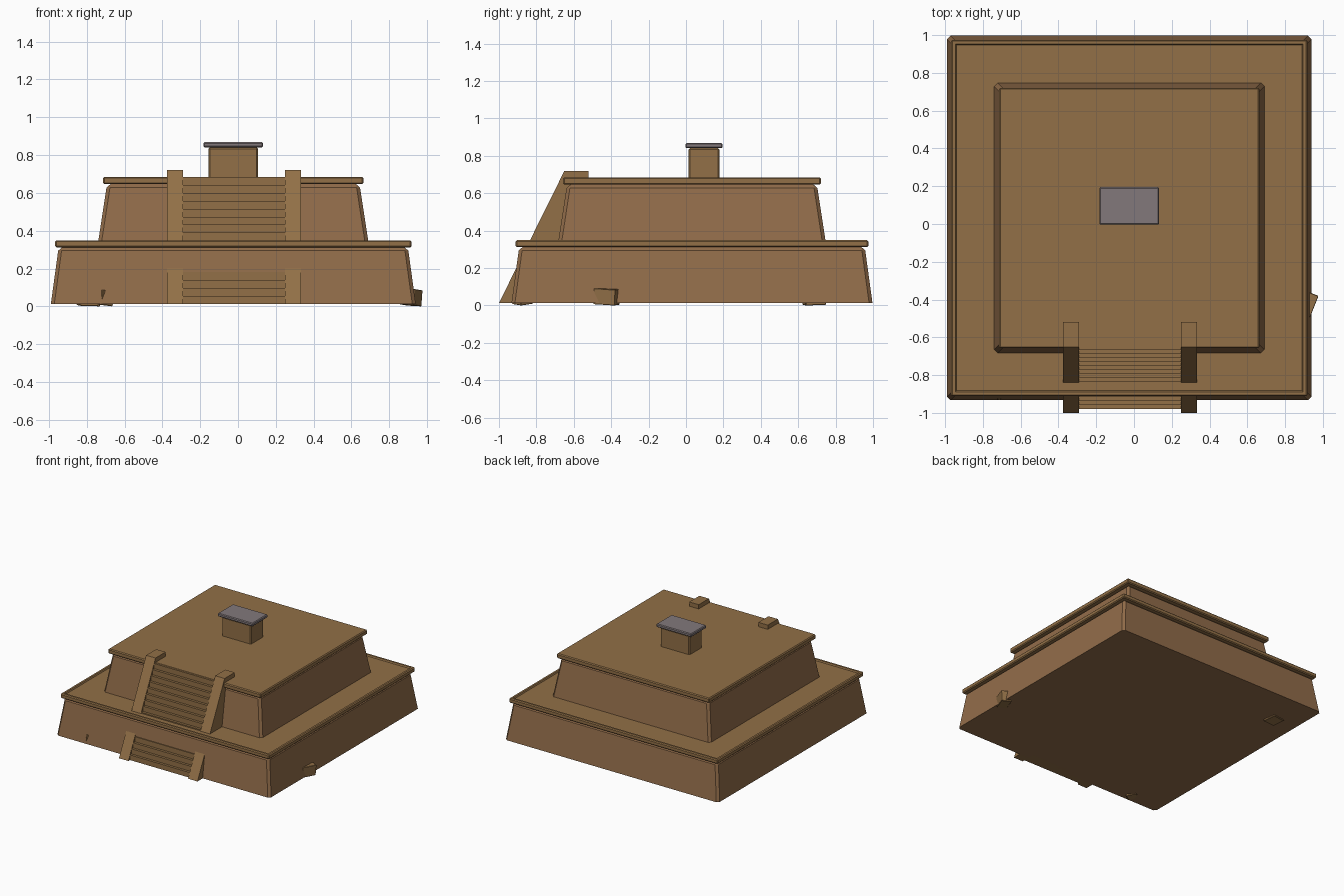
import bpy, bmesh
from mathutils import Matrix, Vector, Euler

if "Cube" in bpy.data.objects:
    bpy.data.objects.remove(bpy.data.objects["Cube"], do_unlink=True)

CX, CY = -0.025, 0.032
GROUND = 0.013


def material(name, rgb):
    m = bpy.data.materials.new(name)
    m.use_nodes = True
    m.diffuse_color = (*rgb, 1)
    m.node_tree.nodes["Principled BSDF"].inputs["Base Color"].default_value = (*rgb, 1)
    return m


earth = material("earth_brown", (0.287, 0.152, 0.068))
trim = material("trim_brown", (0.287, 0.162, 0.063))
slate = material("grey_slate", (0.225, 0.190, 0.198))


def finish(name, bm, mat):
    bmesh.ops.recalc_face_normals(bm, faces=bm.faces)
    mesh = bpy.data.meshes.new(name)
    bm.to_mesh(mesh)
    bm.free()
    mesh.materials.append(mat)
    obj = bpy.data.objects.new(name, mesh)
    bpy.context.collection.objects.link(obj)
    return obj


def block(name, mat, center, half, z0, z1, top_half=None, bevel=0.0, keep_base=False, recess=None):
    """Box or tapered box, with optional chamfer and sunken top."""
    top_half = top_half or half
    bm = bmesh.new()
    bmesh.ops.create_cube(bm, size=2)
    for v in bm.verts:
        hx, hy = top_half if v.co.z > 0 else half
        v.co = (center[0] + v.co.x * hx, center[1] + v.co.y * hy, z1 if v.co.z > 0 else z0)
    if bevel:
        edges = [e for e in bm.edges
                 if not (keep_base and all(v.co.z < z0 + 0.001 for v in e.verts))]
        bmesh.ops.bevel(bm, geom=edges, offset=bevel, segments=1, affect='EDGES')
    if recess:
        width, depth = recess
        bm.faces.ensure_lookup_table()
        top = max(bm.faces, key=lambda f: f.calc_center_median().z)
        bmesh.ops.inset_region(bm, faces=[top], thickness=width)
        bmesh.ops.inset_region(bm, faces=[top], thickness=0.008, depth=-depth)
    return finish(name, bm, mat)


def extrude_profile(name, mat, profile, x0, x1):
    """Side profile of (y, z) points extruded along x."""
    bm = bmesh.new()
    face = bm.faces.new([bm.verts.new((x0, y, z)) for y, z in profile])
    result = bmesh.ops.extrude_face_region(bm, geom=[face])
    verts = [g for g in result["geom"] if isinstance(g, bmesh.types.BMVert)]
    bmesh.ops.translate(bm, verts=verts, vec=(x1 - x0, 0, 0))
    return finish(name, bm, mat)


# Two sloping tiers, each capped by a cornice
C = (CX, CY)
block("lower_tier", earth, C, (0.965, 0.965), GROUND, 0.312,
      top_half=(0.924, 0.924), bevel=0.018, keep_base=True)
block("lower_cornice", trim, C, (0.943, 0.943), 0.312, 0.349, bevel=0.007, recess=(0.022, 0.01))
block("upper_tier", earth, C, (0.718, 0.718), 0.32, 0.646,
      top_half=(0.668, 0.668), bevel=0.018, keep_base=True)
block("upper_cornice", trim, C, (0.689, 0.689), 0.646, 0.685, bevel=0.007)

# Shrine on the summit
shrine = (CX, 0.096)
block("shrine_walls", trim, shrine, (0.132, 0.082), 0.67, 0.841, bevel=0.008)
block("shrine_roof", slate, shrine, (0.158, 0.099), 0.841, 0.868, bevel=0.006)

# Steps climbing through both tiers
COUNT = 16
RISE = (0.683 - GROUND) / COUNT
RUN = RISE * 0.35 / 0.707
stairs = []
for i in range(COUNT):
    y = -1.0 + RUN * (i + 1)
    stairs += [(y, GROUND + RISE * i), (y, GROUND + RISE * (i + 1))]
stairs += [(-0.6, 0.683), (-0.6, 0.6), (-0.88, GROUND)]
extrude_profile("stairway", trim, stairs, -0.292, 0.25)

# Sloped side walls of the stairway
ramp = [(-1.0, GROUND), (-0.65, 0.72), (-0.52, 0.72), (-0.52, 0.6), (-0.88, GROUND)]
for side, x0 in (("right", -0.375), ("left", 0.249)):
    extrude_profile("stair_wall_" + side, trim, ramp, x0, x0 + 0.085)

# Fallen stones partly buried at the base
stones = [
    ("left_stone", (0.915, -0.423, 0.055), (0.12, 0.08, 0.085), (0.05, 0.06, 1.19)),
    ("rear_stone", (-0.79, 0.685, 0.05), (0.11, 0.11, 0.095), (0.03, 0.03, 0.15)),
    ("front_stone", (-0.712, -0.876, 0.05), (0.08, 0.08, 0.08), (0.12, 0.1, 0.65)),
]
for name, loc, size, rot in stones:
    bm = bmesh.new()
    bmesh.ops.create_cube(bm, size=1)
    bmesh.ops.bevel(bm, geom=list(bm.edges), offset=0.03, segments=1, affect='EDGES')
    bm.transform(Matrix.Translation(loc) @ Euler(rot).to_matrix().to_4x4()
                 @ Matrix.Diagonal(Vector((*size, 1))))
    lift = min(v.co.z for v in bm.verts)
    bmesh.ops.translate(bm, verts=bm.verts, vec=(0, 0, -lift))
    finish(name, bm, trim)
